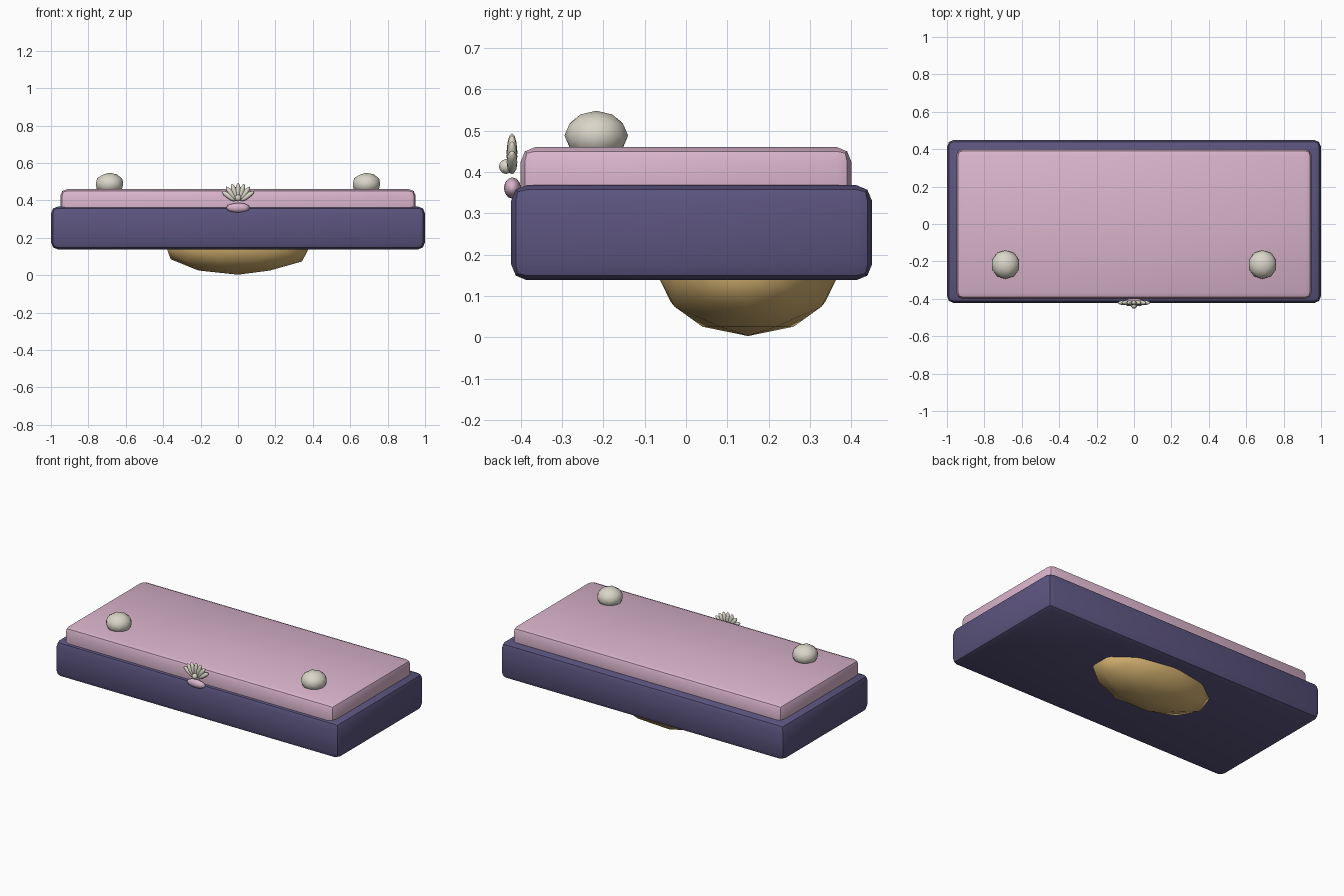
import bpy
import math

cube = bpy.data.objects.get("Cube")
if cube:
    bpy.data.objects.remove(cube, do_unlink=True)


def material(name, rgb):
    m = bpy.data.materials.new(name)
    m.use_nodes = True
    m.diffuse_color = (*rgb, 1)
    m.node_tree.nodes["Principled BSDF"].inputs["Base Color"].default_value = (*rgb, 1)
    return m


PURPLE = material("dusky purple", (0.107, 0.089, 0.212))
PINK = material("soft pink", (0.70, 0.46, 0.60))
PEARL = material("pearl white", (0.70, 0.67, 0.58))
GOLD = material("warm gold", (0.64, 0.43, 0.16))


def finish(name, mat):
    ob = bpy.context.object
    ob.name = name
    ob.data.materials.append(mat)
    bpy.ops.object.transform_apply(location=False, rotation=True, scale=True)
    return ob


def slab(name, mat, low, high, bevel):
    """Rounded box between two corners."""
    bpy.ops.mesh.primitive_cube_add(
        size=1, location=[(a + b) / 2 for a, b in zip(low, high)])
    bpy.context.object.scale = [b - a for a, b in zip(low, high)]
    ob = finish(name, mat)
    mod = ob.modifiers.new("rounded edges", "BEVEL")
    mod.width = bevel
    mod.segments = 2
    bpy.ops.object.modifier_apply(modifier=mod.name)
    bpy.ops.object.shade_smooth_by_angle(angle=math.radians(30))


def ellipsoid(name, mat, centre, radii, tilt=0):
    """Faceted ball, stretched, then tilted about the y axis."""
    bpy.ops.mesh.primitive_ico_sphere_add(subdivisions=2, radius=1, location=centre)
    bpy.context.object.scale = radii
    bpy.context.object.rotation_euler.y = tilt
    finish(name, mat)
    bpy.ops.object.shade_smooth()


# Body: wide base with an inset lid
slab("base", PURPLE, (-1, -0.423, 0.138), (1, 0.45, 0.368), 0.038)
slab("lid", PINK, (-0.95, -0.40, 0.30), (0.95, 0.40, 0.46), 0.035)

# Rounded belly under the base
ellipsoid("belly", GOLD, (0, 0.15, 0.153), (0.403, 0.22, 0.15))

# Pair of knobs on the lid
for side, label in ((1, "left"), (-1, "right")):
    ellipsoid(label + "_knob", PEARL, (side * 0.687, -0.217, 0.488),
              (0.077, 0.077, 0.06))

# Shell clasp: fan of ribs, hinge bead and pearl
for i in range(-3, 4):
    angle = math.radians(18 * i)
    reach = 0.062
    ellipsoid("shell_rib", PEARL,
              (reach * math.sin(angle), -0.421, 0.387 + reach * math.cos(angle)),
              (0.014, 0.013, 0.045), angle)
ellipsoid("shell_hinge", PINK, (0, -0.42, 0.361), (0.065, 0.021, 0.026))
ellipsoid("shell_pearl", PEARL, (0, -0.435, 0.413), (0.018, 0.018, 0.018))
